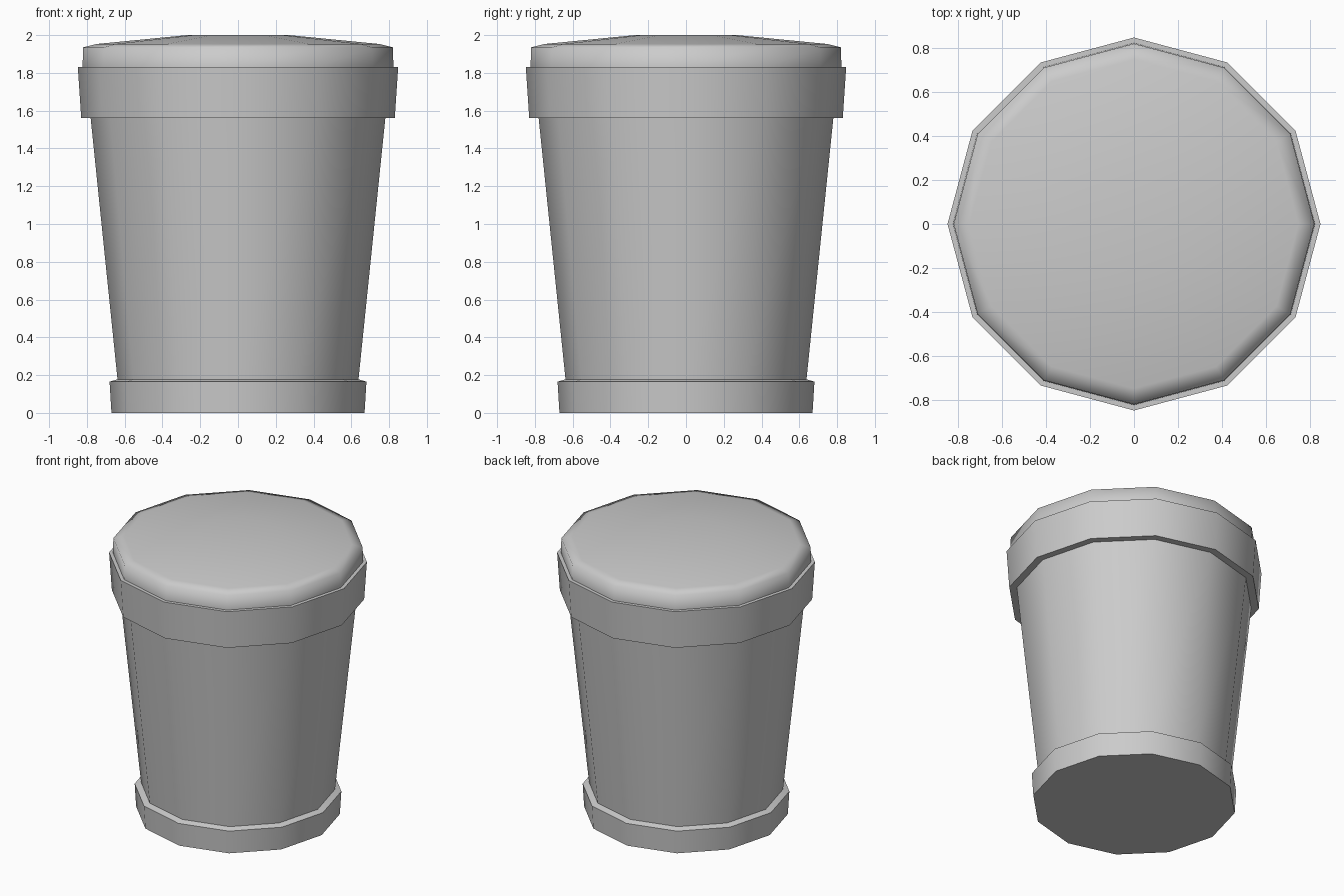
import bpy, bmesh, math

if "Cube" in bpy.data.objects:
    bpy.data.objects.remove(bpy.data.objects["Cube"])

SIDES = 12


def lathe(name, profile, angle, cap_bottom=False, cap_top=False):
    """Revolve (radius, z) points into a twelve-sided shell."""
    bm = bmesh.new()
    rings = []
    for r, z in profile:
        rings.append([bm.verts.new((r * math.cos(2 * math.pi * i / SIDES),
                                    r * math.sin(2 * math.pi * i / SIDES), z))
                      for i in range(SIDES)])
    for low, high in zip(rings, rings[1:]):
        for i in range(SIDES):
            j = (i + 1) % SIDES
            bm.faces.new((low[i], low[j], high[j], high[i]))
    if cap_bottom:
        bm.faces.new(rings[0][::-1])
    if cap_top:
        bm.faces.new(rings[-1])
    for f in bm.faces:
        f.smooth = True
    mesh = bpy.data.meshes.new(name)
    bm.to_mesh(mesh)
    bm.free()
    mesh.set_sharp_from_angle(angle=math.radians(angle))
    obj = bpy.data.objects.new(name, mesh)
    bpy.context.collection.objects.link(obj)
    return obj


# Foot band with closed underside
lathe("base_band", [(0.67, 0), (0.68, 0.165), (0.638, 0.178)], 40, cap_bottom=True)

# Tapered bin wall
lathe("body", [(0.638, 0.178), (0.78, 1.56)], 40)

# Overhanging rim band with its underside and top ledge
lathe("rim_band", [(0.78, 1.56), (0.83, 1.56), (0.848, 1.83), (0.823, 1.83)], 40)

# Shallow domed lid with a softened edge
lathe("lid", [(0.823, 1.83), (0.82, 1.935), (0.748, 1.953), (0.27, 2.0)], 80, cap_top=True)
